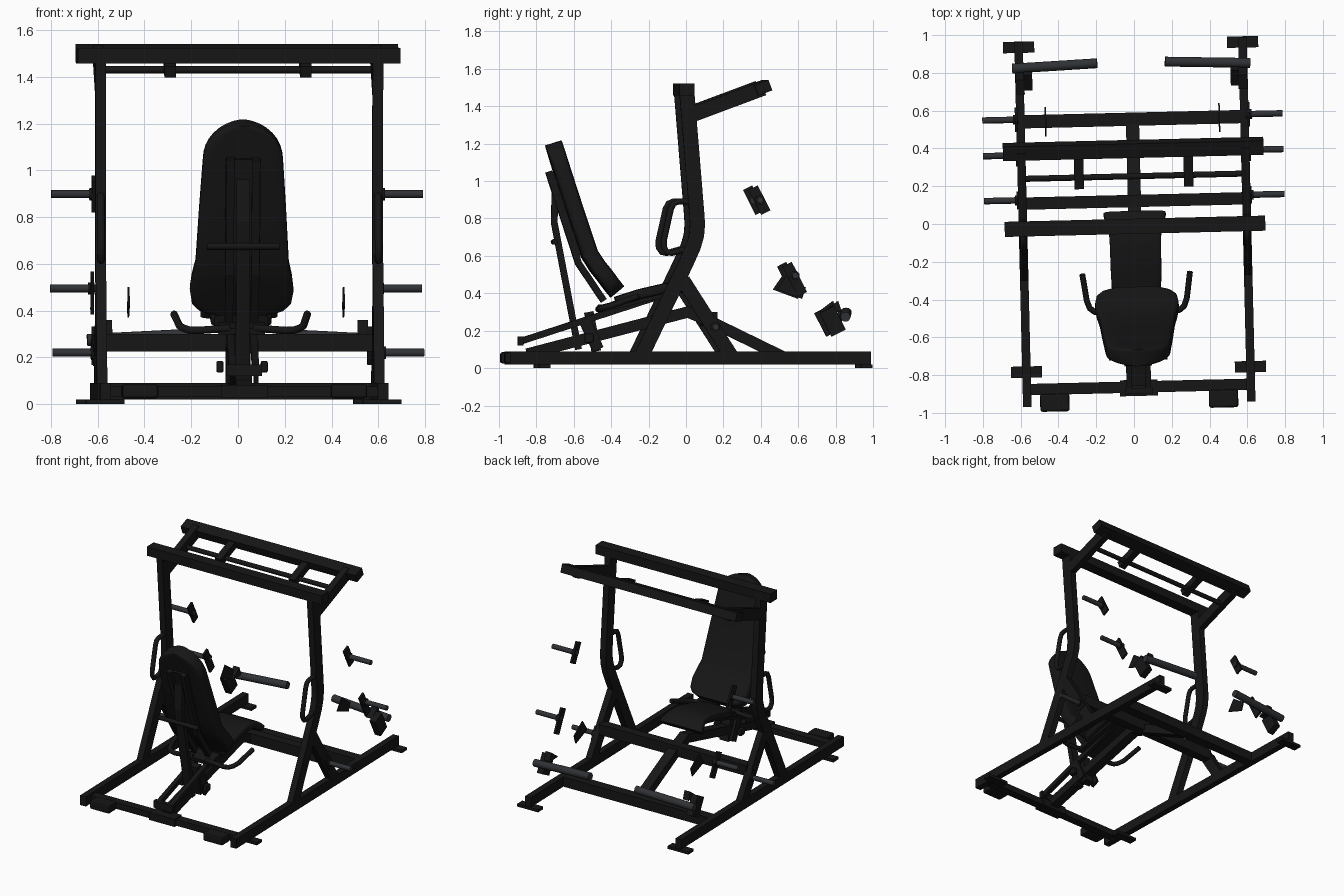
import bpy, bmesh, math
from mathutils import Matrix, Vector

if "Cube" in bpy.data.objects:
    bpy.data.objects.remove(bpy.data.objects["Cube"])


def material(name, col):
    m = bpy.data.materials.new(name)
    m.diffuse_color = col
    m.use_nodes = True
    m.node_tree.nodes["Principled BSDF"].inputs["Base Color"].default_value = m.diffuse_color
    return m


BLACK = material("black_paint", (0.008, 0.008, 0.008, 1))
STEEL = material("dark_steel", (0.028, 0.031, 0.035, 1))


def finish(name, bm, mat=BLACK, smooth=False, bevel=0):
    bmesh.ops.recalc_face_normals(bm, faces=bm.faces)
    me = bpy.data.meshes.new(name)
    bm.to_mesh(me)
    bm.free()
    ob = bpy.data.objects.new(name, me)
    bpy.context.collection.objects.link(ob)
    me.materials.append(mat)
    if bevel:
        mod = ob.modifiers.new("bevel", 'BEVEL')
        mod.width, mod.segments = bevel, 2
    if smooth:
        bpy.ops.object.select_all(action='DESELECT')
        ob.select_set(True)
        bpy.context.view_layer.objects.active = ob
        bpy.ops.object.shade_smooth_by_angle(angle=math.radians(40))
    return ob


def prism(name, poly, x0, x1, bevel=0):
    """Side-view (y, z) polygon extruded from x0 to x1."""
    bm = bmesh.new()
    a = [bm.verts.new((x0, y, z)) for y, z in poly]
    b = [bm.verts.new((x1, y, z)) for y, z in poly]
    n = len(poly)
    bm.faces.new(a)
    bm.faces.new(b[::-1])
    for i in range(n):
        bm.faces.new((a[i], a[(i + 1) % n], b[(i + 1) % n], b[i]))
    return finish(name, bm, bevel=bevel)


def beam(name, path, h, x, w, bevel=0):
    """Rectangular tube: (y, z) path of depth h, width w centred on x."""
    p = [Vector(q) for q in path]
    up, lo = [], []
    for i, q in enumerate(p):
        d1 = (q - p[i - 1]).normalized() if i else (p[1] - q).normalized()
        d2 = (p[i + 1] - q).normalized() if i < len(p) - 1 else d1
        t = (d1 + d2).normalized()
        o = Vector((-t.y, t.x)) * (h / 2 / max(t.dot(d1), 0.3))
        up.append(q + o)
        lo.append(q - o)
    return prism(name, up + lo[::-1], x - w / 2, x + w / 2, bevel)


def box(name, c, s, bevel=0):
    return beam(name, [(c[1] - s[1] / 2, c[2]), (c[1] + s[1] / 2, c[2])], s[2], c[0], s[0], bevel)


def tube(name, pts, r, mat=BLACK, res=4):
    cu = bpy.data.curves.new(name, 'CURVE')
    cu.dimensions, cu.bevel_depth, cu.bevel_resolution = '3D', r, res
    cu.use_fill_caps = True
    sp = cu.splines.new('POLY')
    sp.points.add(len(pts) - 1)
    for s, p in zip(sp.points, pts):
        s.co = (*p, 1)
    tmp = bpy.data.objects.new(name + "_path", cu)
    bpy.context.collection.objects.link(tmp)
    dg = bpy.context.evaluated_depsgraph_get()
    me = bpy.data.meshes.new_from_object(tmp.evaluated_get(dg))
    bpy.data.objects.remove(tmp)
    bm = bmesh.new()
    bm.from_mesh(me)
    bpy.data.meshes.remove(me)
    return finish(name, bm, mat, smooth=True)


def pad(name, stations, thick):
    """Cushion lofted through (y, z, half_width) stations."""
    bm = bmesh.new()
    rings, n = [], 32
    for i, (y, z, w) in enumerate(stations):
        a, b = stations[max(i - 1, 0)], stations[min(i + 1, len(stations) - 1)]
        t = Vector((b[0] - a[0], b[1] - a[1])).normalized()
        ring = []
        for k in range(n):
            c, s = math.cos(2 * math.pi * k / n), math.sin(2 * math.pi * k / n)
            px = math.copysign(abs(c) ** 0.35, c) * w
            q = math.copysign(abs(s) ** 0.35, s) * thick / 2
            ring.append(bm.verts.new((px, y - t.y * q, z + t.x * q)))
        rings.append(ring)
    for r0, r1 in zip(rings, rings[1:]):
        for k in range(n):
            bm.faces.new((r0[k], r0[(k + 1) % n], r1[(k + 1) % n], r1[k]))
    bm.faces.new(rings[0])
    bm.faces.new(rings[-1])
    return finish(name, bm, smooth=True)


# Parts repeated on the left and right
for side, s in (("left", -1), ("right", 1)):
    X = 0.593 * s
    # base rail, feet and transport blocks
    box(f"{side}_base_rail", (X, 0.01, 0.055), (0.045, 1.93, 0.07))
    for end, y in (("front", -0.77), ("rear", 0.95)):
        box(f"{side}_{end}_foot", (X, y, 0.01), (0.165, 0.06, 0.02))
    box(f"{side}_front_block", (0.447 * s, -0.935, 0.055), (0.155, 0.095, 0.06), 0.012)
    # bent upright, rear brace and overhead arm
    beam(f"{side}_upright", [(-0.25, 0.07), (-0.015, 0.56), (0.025, 0.65), (0.042, 0.71),
                             (0.047, 0.77), (0.043, 0.83), (-0.012, 1.5)], 0.08, X, 0.045)
    beam(f"{side}_rear_brace", [(-0.03, 0.47), (0.225, 0.07)], 0.075, X, 0.045)
    beam(f"{side}_overhead_arm", [(0.02, 1.355), (0.40, 1.497)], 0.08, X, 0.045)
    # grab handle on the front of the upright
    tube(f"{side}_grab_handle", [(X, y, z) for y, z in (
        (0.03, 0.89), (-0.055, 0.89), (-0.08, 0.88), (-0.095, 0.85), (-0.133, 0.68),
        (-0.132, 0.645), (-0.115, 0.62), (-0.09, 0.615), (0.0, 0.64))], 0.016)
    # hooks on the pull-up bar
    beam(f"{side}_bar_hook", [(0.20, 1.42), (0.37, 1.485)], 0.05, 0.29 * s, 0.05)
    # weight pegs with their mounting plates
    for nm, y, z, ln in (("upper", 0.378, 0.898, 0.15), ("middle", 0.567, 0.495, 0.18),
                         ("lower", 0.14, 0.22, 0.1)):
        tube(f"{side}_{nm}_peg", [(0.60 * s, y, z), (0.795 * s, y, z)], 0.017, STEEL)
        tube(f"{side}_{nm}_peg_collar", [(0.605 * s, y, z), (0.632 * s, y, z)], 0.026)
        dy, dz = 0.45 * ln / 2, -0.89 * ln / 2
        zc = z - (0.02 if nm == "middle" else 0)
        beam(f"{side}_{nm}_peg_plate", [(y - dy, zc - dz), (y + dy, zc + dz)], 0.055,
             0.615 * s, 0.014)
    # foot roller, its block, gusset and inner plate
    tube(f"{side}_foot_roller", [(0.18 * s, 0.856, 0.297), (0.195 * s, 0.855, 0.296),
                                 (0.63 * s, 0.838, 0.274)], 0.026, STEEL, 6)
    beam(f"{side}_roller_block", [(0.738, 0.313), (0.802, 0.187)], 0.085, 0.59 * s, 0.047)
    prism(f"{side}_roller_gusset", [(0.72, 0.30), (0.80, 0.36), (0.82, 0.30)], 0.525 * s, 0.57 * s)
    prism(f"{side}_inner_plate", [(0.475, 0.42), (0.53, 0.5), (0.63, 0.43), (0.61, 0.37)],
          0.456 * s, 0.464 * s)
    # seat side handle
    tube(f"{side}_seat_handle", [(x * s, y, z) for x, y, z in (
        (0.05, -0.46, 0.325), (0.19, -0.465, 0.315), (0.225, -0.46, 0.317),
        (0.25, -0.44, 0.325), (0.265, -0.40, 0.335), (0.285, -0.26, 0.385))], 0.016)
    # seat slide rail, slide bracket and backrest frame rail
    beam(f"{side}_slide_rail", [(-0.88, 0.145), (-0.05, 0.415)], 0.035, 0.05 * s, 0.03)
    beam(f"{side}_slide_bracket", [(-0.54, 0.25), (-0.47, 0.10)], 0.06, 0.06 * s, 0.02)
    box(f"{side}_slide_stop", (0.095 * s, -0.52, 0.16), (0.03, 0.05, 0.05), 0.008)
    beam(f"{side}_backrest_rail", [(-0.735, 1.05), (-0.575, 0.56), (-0.44, 0.36)], 0.035,
         0.055 * s, 0.035)

# Cross members
box("front_crossbar", (0, -0.863, 0.053), (1.16, 0.06, 0.045))
box("front_spine_bracket", (0, -0.868, 0.055), (0.2, 0.085, 0.055))
box("rear_crossbar", (0, 0.555, 0.055), (1.16, 0.07, 0.07))
box("middle_crossbar", (0, 0.122, 0.263), (1.16, 0.065, 0.075))
box("top_front_bar", (0, -0.012, 1.49), (1.38, 0.08, 0.065))
beam("top_rear_bar", [(0.36, 1.485), (0.435, 1.513)], 0.06, 0, 1.38)
tube("pull_up_bar", [(-0.58, 0.253, 1.43), (0.58, 0.253, 1.43)], 0.016)

# Centre spine and seat support
beam("centre_spine", [(-0.85, 0.075), (0.01, 0.30), (0.13, 0.25), (0.53, 0.055)], 0.06, 0, 0.07)
box("slide_end_plate", (0, -0.885, 0.145), (0.15, 0.03, 0.05))
beam("seat_plate", [(-0.47, 0.31), (-0.05, 0.41)], 0.03, 0, 0.2)
beam("seat_post", [(-0.48, 0.09), (-0.52, 0.30)], 0.05, 0, 0.07)

# Backrest support
beam("backrest_post", [(-0.575, 0.10), (-0.705, 0.78), (-0.70, 0.96)], 0.035, 0, 0.06)
beam("backrest_plate", [(-0.715, 1.05), (-0.57, 0.60)], 0.02, 0, 0.15)
tube("backrest_crossbar", [(-0.155, -0.705, 0.675), (0.155, -0.705, 0.675)], 0.015)

# Cushions
back = [(-0.368, 0.408, 0.14), (-0.378, 0.42, 0.185), (-0.398, 0.445, 0.213),
        (-0.435, 0.495, 0.222), (-0.475, 0.545, 0.215), (-0.518, 0.612, 0.2),
        (-0.60, 0.86, 0.185), (-0.66, 1.045, 0.172)]
for i in range(1, 9):
    a = math.radians(i * 10.6)
    back.append((-0.66 - 0.05 * math.sin(a), 1.045 + 0.16 * math.sin(a), 0.172 * math.cos(a)))
pad("backrest_pad", back, 0.093)
pad("seat_pad", [(-0.375, 0.355, 0.115), (-0.36, 0.36, 0.13), (-0.25, 0.395, 0.134),
                 (-0.1, 0.43, 0.136), (-0.02, 0.43, 0.14), (0.03, 0.405, 0.16),
                 (0.05, 0.385, 0.165)], 0.055)

# The whole machine stands very slightly turned
turn = Matrix.Translation((0.005, 0, 0)) @ Matrix.Rotation(math.radians(1.38), 4, 'Z')
for ob in bpy.context.scene.objects:
    ob.matrix_world = turn @ ob.matrix_world
